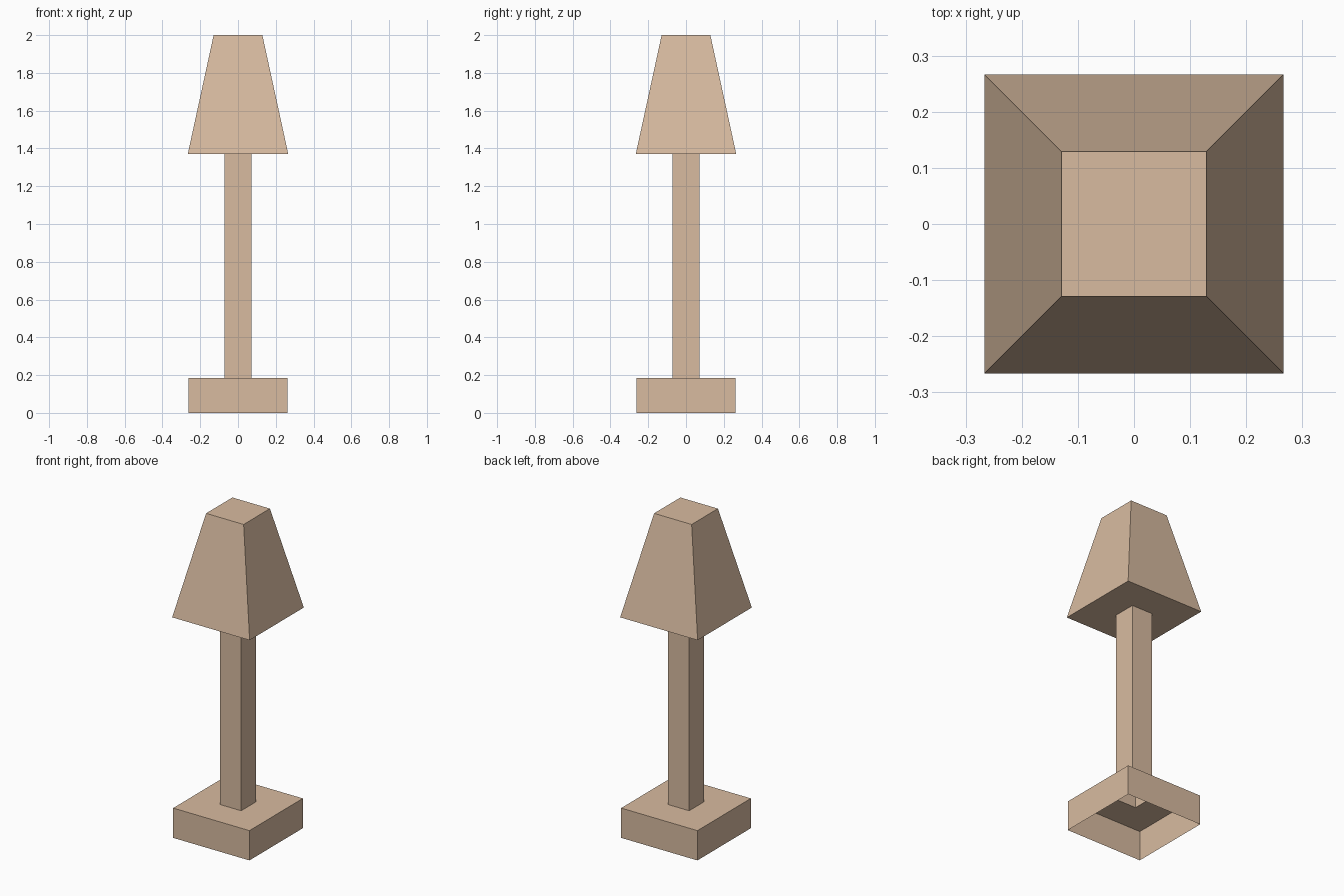
import bpy, bmesh

if "Cube" in bpy.data.objects:
    bpy.data.objects.remove(bpy.data.objects["Cube"])


def srgb(c):
    c /= 255
    return c / 12.92 if c <= 0.04045 else ((c + 0.055) / 1.055) ** 2.4


mat = bpy.data.materials.new("light tan")
mat.diffuse_color = (srgb(216), srgb(187), srgb(160), 1)
mat.use_nodes = True
mat.node_tree.nodes["Principled BSDF"].inputs["Base Color"].default_value = mat.diffuse_color


def square_shell(name, profile, cap_top=False):
    """Skin square rings given as (half width, z), listed from low/outer to high/inner."""
    bm = bmesh.new()
    rings = [[bm.verts.new((sx * h, sy * h, z))
              for sx, sy in ((-1, -1), (1, -1), (1, 1), (-1, 1))] for h, z in profile]
    for a, b in zip(rings, rings[1:]):
        for i in range(4):
            j = (i + 1) % 4
            bm.faces.new((a[i], a[j], b[j], b[i]))
    if cap_top:
        bm.faces.new(rings[-1])
    me = bpy.data.meshes.new(name)
    bm.to_mesh(me)
    bm.free()
    me.materials.append(mat)
    ob = bpy.data.objects.new(name, me)
    bpy.context.collection.objects.link(ob)
    return ob


POST, BASE_TOP, SHADE_Z = 0.072, 0.185, 1.37

# Base: open underneath, top has a hole where the hollow post starts
square_shell("base", [(0.262, 0), (0.262, BASE_TOP), (POST, BASE_TOP)])
# Hollow post
square_shell("post", [(POST, BASE_TOP), (POST, SHADE_Z)])
# Tapered shade with underside and closed top
square_shell("lamp_shade", [(POST, SHADE_Z), (0.266, SHADE_Z), (0.129, 2.0)], cap_top=True)
